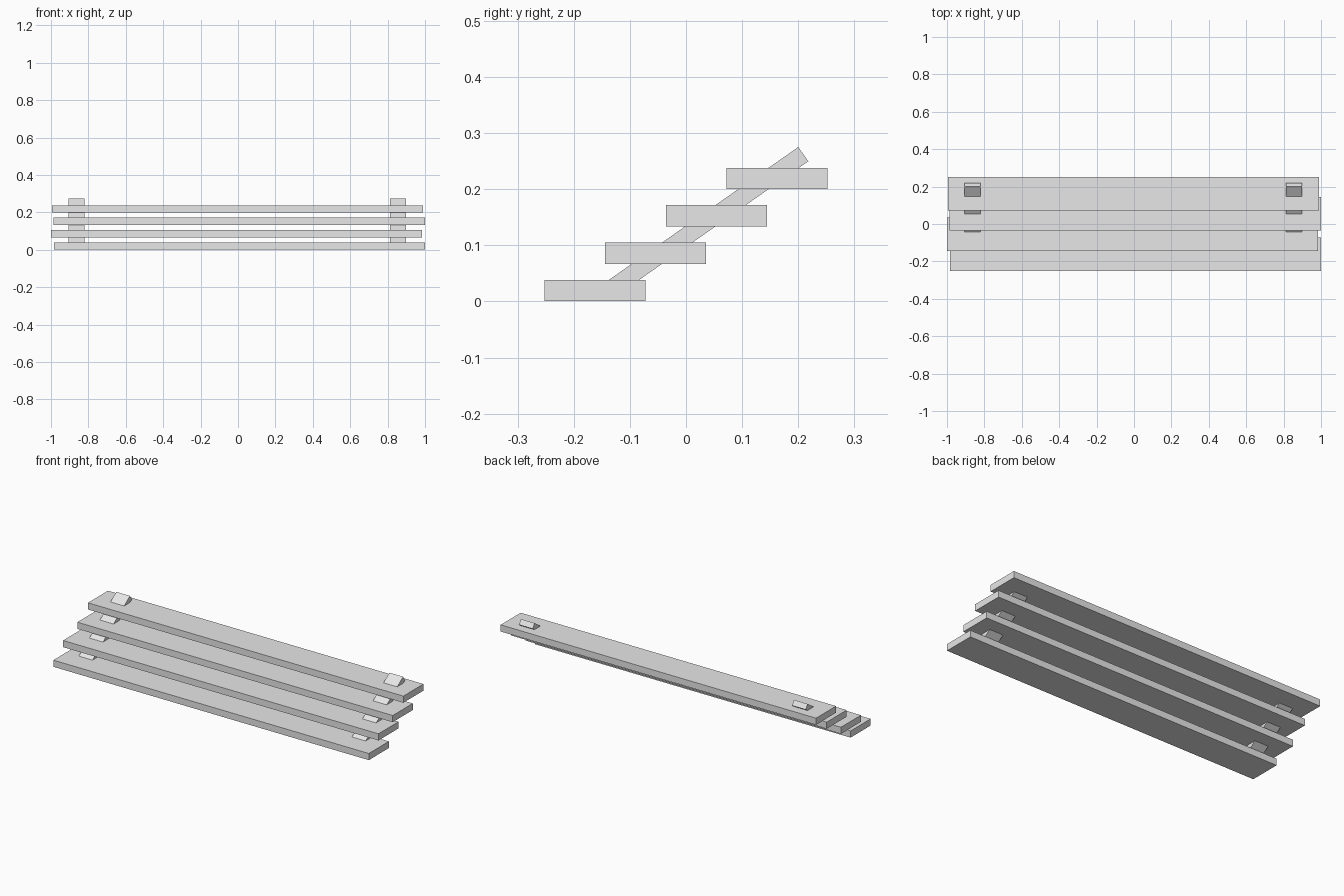
import bpy
from math import atan2
from mathutils import Vector

cube = bpy.data.objects.get("Cube")
if cube:
    bpy.data.objects.remove(cube, do_unlink=True)

grey = bpy.data.materials.new("light_grey")
grey.use_nodes = True
colour = (0.8, 0.8, 0.8, 1)
grey.diffuse_color = colour
grey.node_tree.nodes["Principled BSDF"].inputs["Base Color"].default_value = colour


def box(name, centre, size, tilt=0):
    bpy.ops.mesh.primitive_cube_add(size=1, location=centre, rotation=(tilt, 0, 0))
    ob = bpy.context.object
    ob.name = name
    ob.scale = size
    bpy.ops.object.transform_apply(location=False, rotation=True, scale=True)
    ob.data.materials.append(grey)
    return ob


# Four overlapping treads, each nudged slightly sideways
tread_size = (1.985, 0.18, 0.038)
for i, shift in enumerate((0.0075, -0.0075, 0.0065, -0.0025)):
    centre = (shift, -0.1625 + 0.1083 * i, 0.0195 + 0.0665 * i)
    box(f"tread_{i + 1}", centre, tread_size)

# Two sloping stringers that pass through the treads
foot, head = Vector((0, -0.143, 0.0155)), Vector((0, 0.209, 0.2625))
run = head - foot
for side, x in (("right", -0.863), ("left", 0.856)):
    centre = (foot + head) / 2 + Vector((x, 0, 0))
    box(f"stringer_{side}", centre, (0.086, run.length, 0.031), atan2(run.z, run.y))
